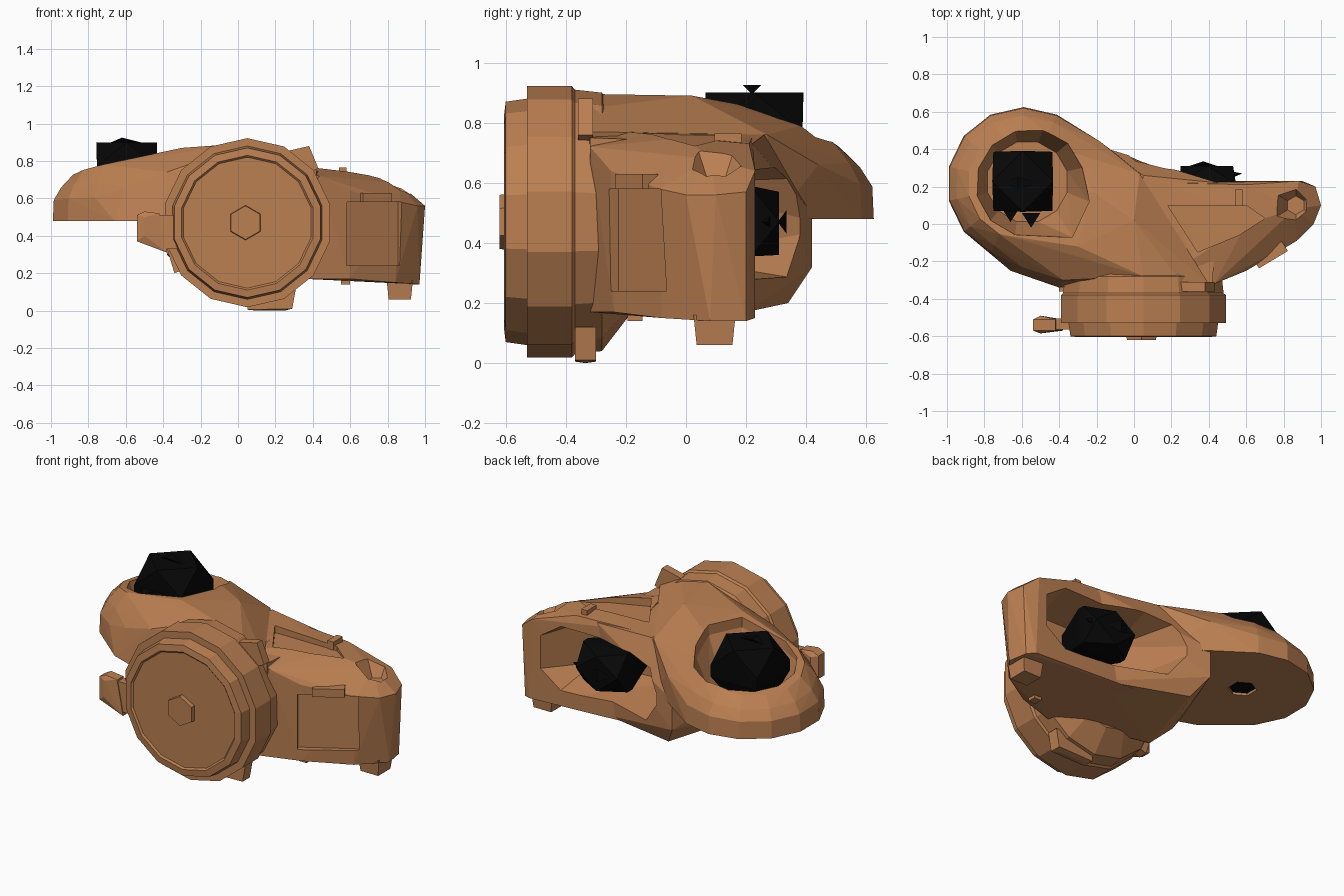
import bpy, bmesh, math
from mathutils import Matrix, Vector

cube = bpy.data.objects.get("Cube")
if cube:
    bpy.data.objects.remove(cube, do_unlink=True)


def material(name, color):
    mat = bpy.data.materials.new(name)
    mat.use_nodes = True
    mat.diffuse_color = color
    mat.node_tree.nodes["Principled BSDF"].inputs["Base Color"].default_value = color
    return mat


brown = material("copper brown", (0.50, 0.215, 0.085, 1))
black = material("black", (0.002, 0.002, 0.002, 1))


def finish(name, bm, mat):
    bmesh.ops.recalc_face_normals(bm, faces=bm.faces)
    mesh = bpy.data.meshes.new(name)
    bm.to_mesh(mesh)
    bm.free()
    mesh.materials.append(mat)
    obj = bpy.data.objects.new(name, mesh)
    bpy.context.scene.collection.objects.link(obj)
    return obj


def hull(name, points, mat=brown):
    """Convex faceted lump around a few points."""
    bm = bmesh.new()
    for p in points:
        bm.verts.new(p)
    result = bmesh.ops.convex_hull(bm, input=bm.verts[:])
    loose = set(result["geom_interior"]) | set(result["geom_unused"])
    bmesh.ops.delete(bm, geom=[v for v in loose if isinstance(v, bmesh.types.BMVert)],
                     context="VERTS")
    bmesh.ops.dissolve_limit(bm, angle_limit=math.radians(1), verts=bm.verts, edges=bm.edges)
    return finish(name, bm, mat)


def ring(center, radius, count, height, phase=0.5):
    """Circle of points; height is a function of x and y."""
    out = []
    for i in range(count):
        a = math.tau * (i + phase) / count
        x, y = center[0] + radius * math.cos(a), center[1] + radius * math.sin(a)
        out.append((x, y, height(x, y)))
    return out


def lathe(name, profile, count, center, along_y=False):
    """Closed turned solid from (radius, position) pairs."""
    bm = bmesh.new()
    loops = []
    for r, h in profile:
        loop = []
        for i in range(count):
            a = math.tau * (i + 0.5) / count
            u, v = r * math.cos(a), r * math.sin(a)
            co = (u, h, v) if along_y else (u, v, h)
            loop.append(bm.verts.new(Vector(co) + Vector(center)))
        loops.append(loop)
    for a, b in zip(loops, loops[1:]):
        for i in range(count):
            j = (i + 1) % count
            bm.faces.new((a[i], a[j], b[j], b[i]))
    bm.faces.new(loops[0])
    bm.faces.new(loops[-1])
    return finish(name, bm, brown)


def box(name, center, size, turn=0.0, taper=1.0):
    """Block turned about z; taper scales its lower end."""
    bm = bmesh.new()
    bmesh.ops.create_cube(bm, size=1)
    for v in bm.verts:
        if v.co.z < 0:
            v.co.x *= taper
            v.co.y *= taper
    bm.transform(Matrix.Translation(center) @ Matrix.Rotation(math.radians(turn), 4, "Z")
                 @ Matrix.Diagonal((*size, 1)))
    return finish(name, bm, brown)


def combine(base, other, operation):
    mod = base.modifiers.new(operation, "BOOLEAN")
    mod.operation = operation
    mod.solver = "EXACT"
    mod.object = other
    bpy.context.view_layer.update()
    deps = bpy.context.evaluated_depsgraph_get()
    mesh = bpy.data.meshes.new_from_object(base.evaluated_get(deps))
    base.modifiers.clear()
    base.data = mesh
    bpy.data.objects.remove(other, do_unlink=True)


# Round side lobe with a domed top that runs into the middle
lobe = (-0.59, 0.215)
points = []
for radius, level, slope in ((0.41, 0.48, 0), (0.405, 0.6, 0.03), (0.365, 0.68, 0.08), (0.30, 0.76, 0.15)):
    points += ring(lobe, radius, 14, lambda x, y: level + slope * (x - lobe[0] - y + lobe[1]))
points += [(-0.66, -0.25, 0.48), (-0.4, -0.34, 0.48), (0.1, -0.34, 0.48), (0, 0.3, 0.48),
           (-0.6, -0.23, 0.66), (-0.38, -0.3, 0.74), (-0.3, -0.12, 0.87), (0.05, -0.28, 0.895),
           (0, 0.02, 0.89), (0.03, 0.27, 0.76), (-0.18, 0.44, 0.66), (0.4, -0.32, 0.77),
           (0.25, -0.31, 0.85), (0.35, -0.31, 0.5), (-0.22, 0.17, 0.862), (-0.32, 0.38, 0.79)]
housing = hull("housing", points)

# Middle body
middle = hull("middle", [
    (-0.4, -0.34, 0.5), (-0.38, -0.34, 0.3), (-0.2, 0.42, 0.5), (-0.2, 0.42, 0.32),
    (-0.4, 0, 0.5), (-0.38, -0.02, 0.34), (-0.33, -0.06, 0.25),
    (-0.12, 0.34, 0.2), (-0.28, -0.2, 0.2), (0.4, -0.3, 0.17), (0.4, 0.2, 0.17),
    (0.42, -0.32, 0.75), (0.45, 0.22, 0.73), (0.05, 0.26, 0.76), (0, -0.34, 0.8)])

# Squarish side body
side = hull("side", [
    (0.2, 0.23, 0.18), (0.9, 0.23, 0.15), (0.95, 0.2, 0.14), (0.97, 0.08, 0.14),
    (0.84, -0.08, 0.15), (0.6, -0.24, 0.17), (0.35, -0.32, 0.17),
    (0.2, 0.22, 0.75), (0.6, 0.21, 0.73), (0.88, 0.23, 0.64), (0.97, 0.2, 0.57),
    (1.0, 0.1, 0.56), (0.96, 0, 0.56), (0.87, -0.09, 0.58), (0.6, -0.25, 0.64),
    (0.43, -0.32, 0.72), (0.6, 0, 0.75), (0.86, 0.08, 0.68), (0.3, -0.2, 0.77)])

# Stepped drum with tapered back
drum = lathe("drum", [
    (0.35, -0.595), (0.36, -0.605), (0.40, -0.60), (0.41, -0.53), (0.452, -0.53),
    (0.452, -0.38), (0.44, -0.37), (0.43, -0.28), (0.30, -0.18)],
    14, (0.05, 0, 0.47), along_y=True)
for part in (middle, side, drum):
    combine(housing, part, "UNION")

# Hollows: round bowl, drain hole, rear opening, top tray, small pit, front recess
cutters = [
    hull("bowl_cut", ring((-0.56, 0.225), 0.3, 12, lambda x, y: 1)
         + ring((-0.56, 0.225), 0.29, 12, lambda x, y: 0.74)
         + ring((-0.57, 0.225), 0.22, 12, lambda x, y: 0.55)
         + [(x, y, z) for z in (0.8, 1) for x, y in ((-0.24, 0.12), (-0.33, -0.07))]),
    lathe("drain_cut", [(0.08, 0.4), (0.08, 0.6)], 6, (-0.6, 0.22, 0)),
    hull("rear_cut", [
        (-0.12, 0.5, 0.45), (0, 0.5, 0.26), (0.7, 0.32, 0.23), (0.88, 0.32, 0.36),
        (0.88, 0.32, 0.54), (0.7, 0.32, 0.66), (0.2, 0.5, 0.68), (-0.04, 0.5, 0.62),
        (0.12, -0.05, 0.35), (0.12, -0.05, 0.6), (0.65, -0.05, 0.33), (0.65, -0.05, 0.6)]),
    hull("tray_cut", [(x, y, z) for z in (0.715, 0.9) for x, y in
                      ((0.18, 0.1), (0.6, 0.1), (0.7, 0.03), (0.56, -0.06), (0.34, -0.15))]),
    lathe("pit_cut", [(0.05, 0.6), (0.12, 0.71)], 6, (0.865, 0.1, 0)),
    box("panel_cut", (0.735, -0.18, 0.41), (0.34, 0.1, 0.34), 31)]
for cutter in cutters:
    combine(housing, cutter, "DIFFERENCE")

# Drum hub, side knob and flange lugs
lathe("drum_hub", [(0.09, -0.62), (0.095, -0.58)], 6, (0.04, 0, 0.47), along_y=True)
hull("side_knob", [(x, y, z) for y in (-0.57, -0.51) for x, z in
                   ((-0.54, 0.37), (-0.54, 0.51), (-0.5, 0.53), (-0.42, 0.52), (-0.38, 0.31))]
     + [(-0.5, y, z) for y in (-0.585, -0.49) for z in (0.4, 0.5)])
box("knob_neck", (-0.36, -0.535, 0.42), (0.14, 0.06, 0.18))
hull("upper_lug", [(x, y, z) for y in (-0.36, -0.31) for x, z in
                   ((0.25, 0.85), (0.38, 0.88), (0.43, 0.76), (0.3, 0.7))])
hull("lower_lug", [(x, y, z) for y in (-0.36, -0.3) for x, z in
                   ((-0.4, 0.4), (-0.34, 0.2), (-0.28, 0.22), (-0.25, 0.4))])

# Feet, panel latch and top peg
hull("drum_foot", [(x, y, z) for y in (-0.37, -0.3) for x, z in
                   ((0.05, 0.005), (0.29, 0.01), (0.31, 0.12), (0.05, 0.12))]
     + [(0.1, -0.335, 0), (0.25, -0.335, 0)])
box("side_foot", (0.865, 0.095, 0.11), (0.14, 0.14, 0.1), 0, taper=0.85)
box("small_foot", (0.575, -0.17, 0.165), (0.05, 0.05, 0.05))
box("panel_latch", (0.73, -0.165, 0.605), (0.18, 0.06, 0.05), 31)
box("top_peg", (0.56, 0.14, 0.73), (0.04, 0.09, 0.07))

# Black insert in the bowl: diamond top on a square body, with small points
hull("bowl_insert", ring((-0.595, 0.228), 0.163, 4, lambda x, y: 0.9, phase=0)
     + [(x, y, z) for z in (0.77, 0.7) for x in (-0.752, -0.437) for y in (0.07, 0.386)]
     + ring((-0.6, 0.22), 0.085, 6, lambda x, y: 0.495), black)
hull("insert_tip", [(-0.62, 0.19, 0.925), (-0.62, 0.25, 0.925),
                    (-0.69, 0.22, 0.895), (-0.5, 0.22, 0.895)], black)
for x, y in ((-0.66, 0.01), (-0.55, -0.02)):
    hull("insert_point", [(x - 0.05, y + 0.08, 0.77), (x + 0.05, y + 0.08, 0.77),
                          (x, y, 0.75), (x, y + 0.05, 0.7)], black)

# Black insert in the rear opening, built the same way on its side
hull("rear_insert", [(0.25, 0.31, 0.47), (0.53, 0.31, 0.47), (0.39, 0.31, 0.36), (0.39, 0.31, 0.57)]
     + [(x, y, z) for y in (0.215, 0.17) for x in (0.245, 0.545) for z in (0.355, 0.59)]
     + [(x, -0.05, z) for x in (0.3, 0.48) for z in (0.4, 0.54)], black)
hull("rear_tip", [(0.37, 0.335, 0.43), (0.37, 0.335, 0.51),
                  (0.28, 0.305, 0.47), (0.46, 0.305, 0.47)], black)
hull("rear_point", [(0.48, 0.29, 0.43), (0.48, 0.29, 0.51), (0.48, 0.23, 0.47), (0.58, 0.27, 0.47)], black)
